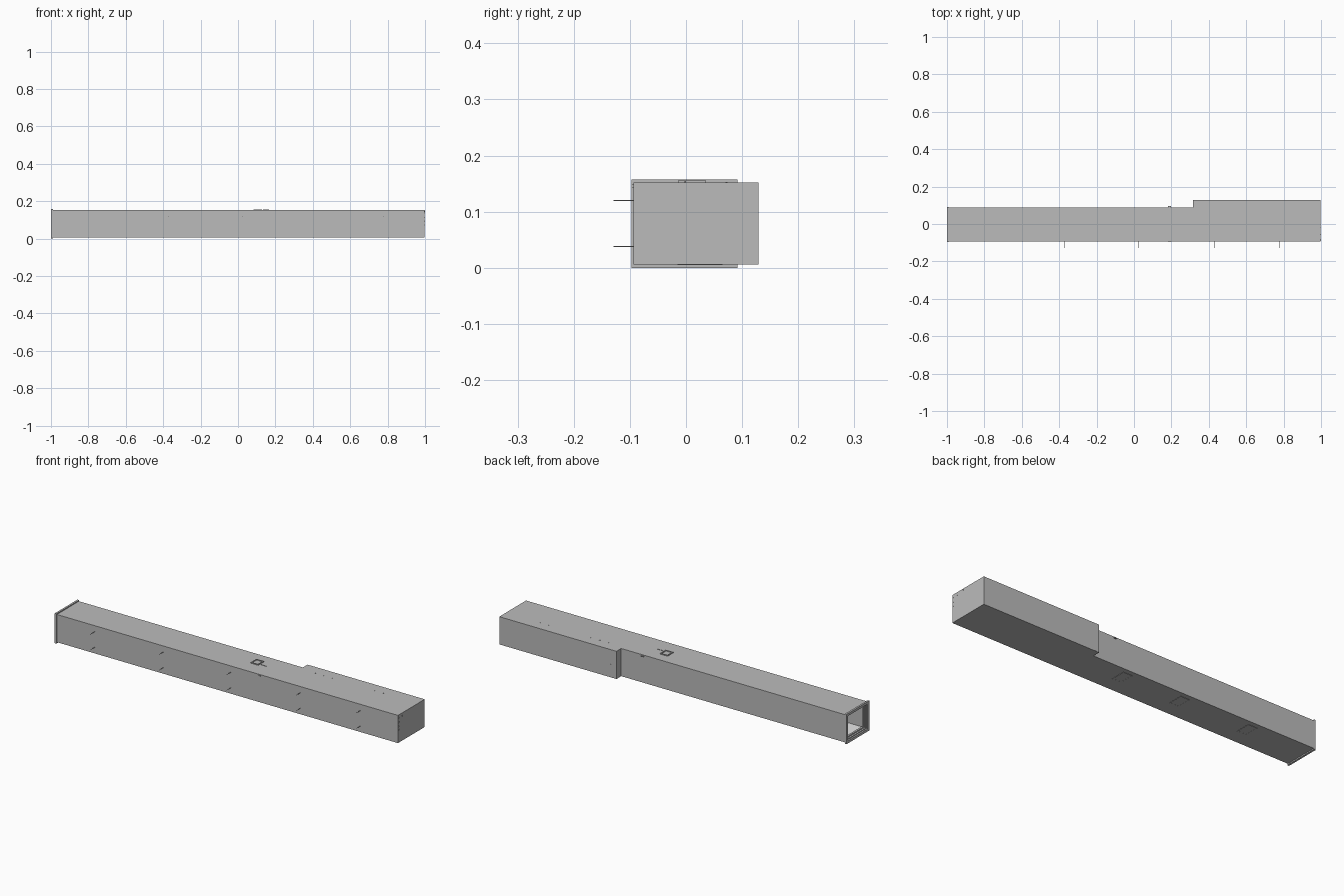
import bpy, bmesh, math
from mathutils import Vector, Matrix

if "Cube" in bpy.data.objects:
    bpy.data.objects.remove(bpy.data.objects["Cube"])


def material(name, rgb):
    m = bpy.data.materials.new(name)
    m.diffuse_color = (*rgb, 1)
    m.use_nodes = True
    m.node_tree.nodes["Principled BSDF"].inputs["Base Color"].default_value = m.diffuse_color
    return m


GREY = material("grey_panel", (0.5, 0.5, 0.5))
PALE = material("pale_interior", (0.8, 0.8, 0.8))


def finish(bm, name, mats=(GREY,)):
    bmesh.ops.recalc_face_normals(bm, faces=bm.faces)
    me = bpy.data.meshes.new(name)
    bm.to_mesh(me)
    bm.free()
    ob = bpy.data.objects.new(name, me)
    bpy.context.collection.objects.link(ob)
    for m in mats:
        me.materials.append(m)
    return ob


def add_box(bm, x0, x1, y0, y1, z0, z1):
    mat = Matrix.Translation(((x0 + x1) / 2, (y0 + y1) / 2, (z0 + z1) / 2))
    mat = mat @ Matrix.Diagonal((x1 - x0, y1 - y0, z1 - z0, 1))
    bmesh.ops.create_cube(bm, size=1, matrix=mat)


def boxes(name, specs):
    bm = bmesh.new()
    for s in specs:
        add_box(bm, *s)
    return finish(bm, name)


def prism(name, outline, z0, z1, mats=(GREY,)):
    bm = bmesh.new()
    face = bm.faces.new([bm.verts.new((x, y, z0)) for x, y in outline])
    ext = bmesh.ops.extrude_face_region(bm, geom=[face])
    verts = [g for g in ext["geom"] if isinstance(g, bmesh.types.BMVert)]
    bmesh.ops.translate(bm, verts=verts, vec=(0, 0, z1 - z0))
    return finish(bm, name, mats)


def plan(t):
    """Stepped floor plan, inset by t except at the open end."""
    x0 = -0.992 if t == 0 else -1.1
    return [(x0, -0.0936 + t), (0.998 - t, -0.0936 + t), (0.998 - t, 0.129 - t),
            (0.315 + t, 0.129 - t), (0.315 + t, 0.0895 - t), (x0, 0.0895 - t)]


# Hollow stepped body, open at the left end
body = prism("body_shell", plan(0), 0.006, 0.152, (GREY, PALE))
cutter = prism("interior_cutter", plan(0.014), 0.018, 0.140, (GREY, PALE))
cutter.hide_render = True
mod = body.modifiers.new("hollow", "BOOLEAN")
mod.object, mod.operation, mod.solver = cutter, "DIFFERENCE", "EXACT"
bpy.context.view_layer.objects.active = body
bpy.ops.object.modifier_apply(modifier=mod.name)
bpy.data.objects.remove(cutter)
# Pale floor inside
for p in body.data.polygons:
    inside_floor = p.normal.z > 0.9 and p.center.z < 0.05
    p.material_index = 1 if inside_floor else 0


def frame(name, x0, x1, y0, y1, z0, z1, t):
    """Rectangular ring around the x axis."""
    bm = bmesh.new()
    rings = []
    for x, d in ((x0, 0), (x1, 0), (x1, t), (x0, t)):
        rings.append([bm.verts.new((x, y, z)) for y, z in (
            (y0 + d, z0 + d), (y1 - d, z0 + d), (y1 - d, z1 - d), (y0 + d, z1 - d))])
    for i in range(4):
        a, b = rings[i], rings[(i + 1) % 4]
        for j in range(4):
            k = (j + 1) % 4
            bm.faces.new((a[j], a[k], b[k], b[j]))
    return finish(bm, name)


# Open-end flange and the inner lip just behind it
frame("end_flange", -1.0, -0.990, -0.0975, 0.0915, 0.0, 0.157, 0.013)
frame("end_inner_lip", -0.985, -0.975, -0.081, 0.077, 0.017, 0.141, 0.008)

# Thin pins along the front
bm = bmesh.new()
for x in (-0.77, -0.37, 0.025, 0.43, 0.78):
    for z in (0.038, 0.12):
        mat = Matrix.Translation((x, -0.1105, z)) @ Matrix.Rotation(math.pi / 2, 4, "X")
        bmesh.ops.create_cone(bm, cap_ends=True, segments=8, radius1=0.0011,
                              radius2=0.0011, depth=0.037, matrix=mat)
finish(bm, "front_pins")


def hatch(name, x, y, wx, wy, z0, z1, zc0, zc1):
    """Raised rim with a thin lid inside it."""
    t = 0.005
    return boxes(name, [
        (x - wx, x + wx, y - wy, y - wy + t, z0, z1),
        (x - wx, x + wx, y + wy - t, y + wy, z0, z1),
        (x - wx, x - wx + t, y - wy + t, y + wy - t, z0, z1),
        (x + wx - t, x + wx, y - wy + t, y + wy - t, z0, z1),
        (x - wx + t, x + wx - t, y - wy + t, y + wy - t, zc0, zc1)])


# Roof hatch, its handle and the floor hatches
hatch("roof_hatch", 0.105, 0.011, 0.022, 0.024, 0.151, 0.1565, 0.151, 0.153)
boxes("roof_handle", [(0.135, 0.165, -0.003, 0.0, 0.1535, 0.155),
                      (0.135, 0.138, -0.003, 0.0, 0.151, 0.1535),
                      (0.162, 0.165, -0.003, 0.0, 0.151, 0.1535)])
for i, x in enumerate((-0.65, -0.25, 0.09)):
    hatch("floor_hatch_%d" % (i + 1), x, 0.025, 0.027, 0.04, 0.0045, 0.007, 0.005, 0.007)

# Small clips on both top edges
boxes("edge_clips", [(0.183, 0.197, -0.097, -0.0925, 0.143, 0.148),
                     (0.183, 0.197, 0.0885, 0.096, 0.143, 0.148)])

# Small fittings on the closed end
boxes("end_fittings", [(0.997, 1.0, y, y + 0.004, z, z + 0.006)
                       for y, z in ((-0.088, 0.07), (-0.088, 0.09), (-0.088, 0.11),
                                    (-0.088, 0.135), (-0.06, 0.135), (-0.02, 0.143))])

# Thin access panel on the widened side
boxes("access_panel", [(0.317, 0.382, 0.1275, 0.1292, 0.008, 0.075)])

# Rows of rivets on the roof of the widened section and along the roof
bm = bmesh.new()
for x0, n in ((0.40, 5), (0.72, 5)):
    for i in range(n):
        x = x0 + i * 0.025
        add_box(bm, x, x + 0.004, 0.070, 0.074, 0.151, 0.1528)
finish(bm, "roof_rivets")
